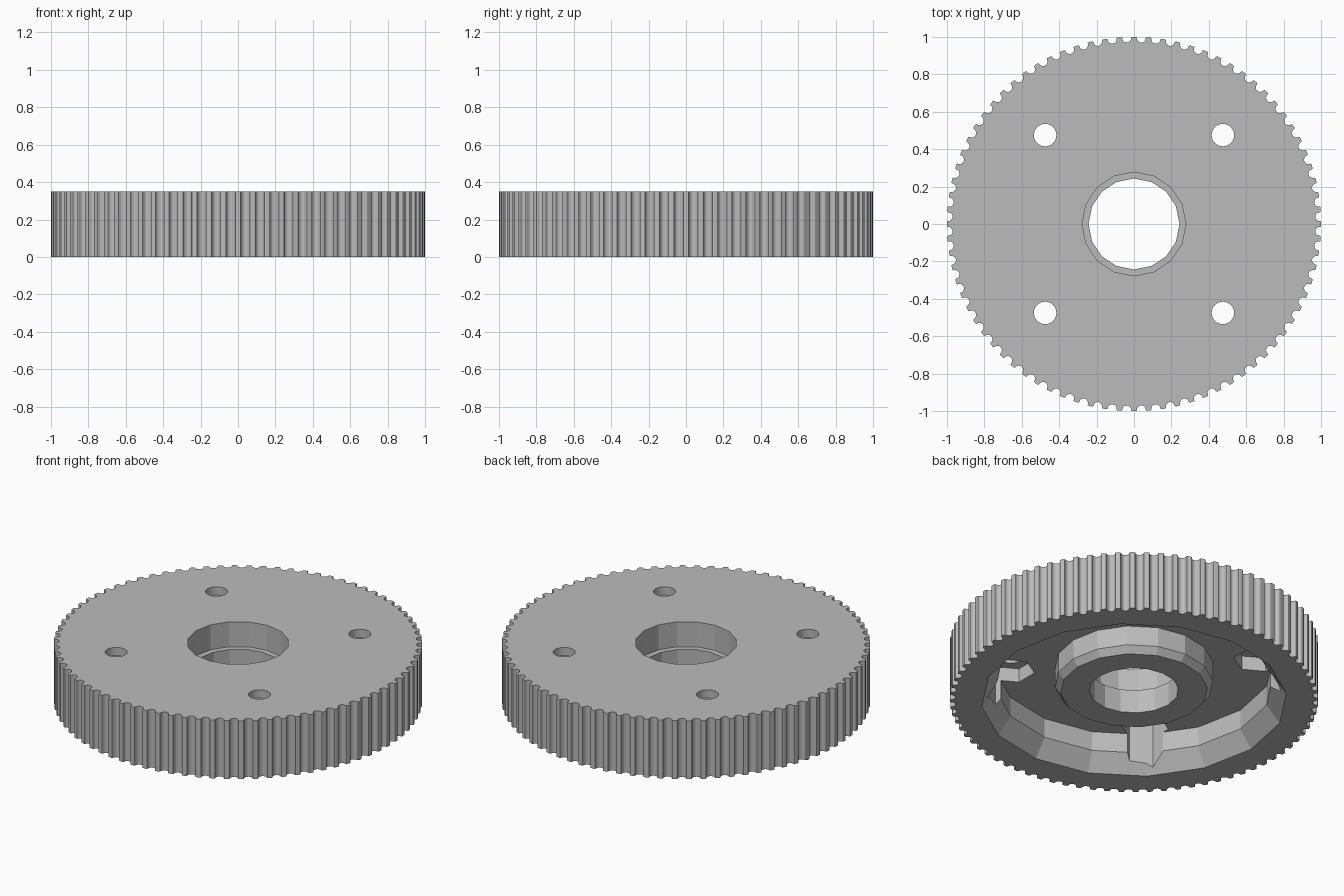
import bpy, bmesh
from math import sin, cos, pi

if "Cube" in bpy.data.objects:
    bpy.data.objects.remove(bpy.data.objects["Cube"], do_unlink=True)

HEIGHT = 0.35
TEETH = 80
SIDES = 16

grey = bpy.data.materials.new("plain grey")
grey.use_nodes = True
colour = (0.5, 0.5, 0.5, 1)
grey.diffuse_color = colour
grey.node_tree.nodes["Principled BSDF"].inputs["Base Color"].default_value = colour


def finish(name, bm):
    bmesh.ops.recalc_face_normals(bm, faces=bm.faces)
    mesh = bpy.data.meshes.new(name)
    bm.to_mesh(mesh)
    bm.free()
    mesh.materials.append(grey)
    ob = bpy.data.objects.new(name, mesh)
    bpy.context.collection.objects.link(ob)
    return ob


def prism(name, outline, z0, z1):
    """Extrude a flat outline between two heights."""
    bm = bmesh.new()
    base = bm.faces.new([bm.verts.new((x, y, z0)) for x, y in outline])
    top = bmesh.ops.extrude_face_region(bm, geom=[base])["geom"]
    bmesh.ops.translate(bm, vec=(0, 0, z1 - z0),
                        verts=[v for v in top if isinstance(v, bmesh.types.BMVert)])
    return finish(name, bm)


def ngon(r, n, x=0, y=0, turn=0):
    return [(x + r * cos(turn + 2 * pi * i / n), y + r * sin(turn + 2 * pi * i / n))
            for i in range(n)]


def lathe(name, profile, n):
    """Revolve (radius, height) points that start and end on the axis."""
    bm = bmesh.new()
    rings = []
    for r, z in profile:
        if r == 0:
            rings.append([bm.verts.new((0, 0, z))] * n)
        else:
            rings.append([bm.verts.new((x, y, z)) for x, y in ngon(r, n)])
    for a, b in zip(rings, rings[1:]):
        for i in range(n):
            j = (i + 1) % n
            bm.faces.new(list(dict.fromkeys((a[i], a[j], b[j], b[i]))))
    return finish(name, bm)


def cut(body, cutter):
    cutter.hide_render = True
    mod = body.modifiers.new("cut", "BOOLEAN")
    mod.operation = "DIFFERENCE"
    mod.solver = "EXACT"
    mod.object = cutter
    bpy.context.view_layer.objects.active = body
    bpy.ops.object.modifier_apply(modifier=mod.name)
    bpy.data.objects.remove(cutter, do_unlink=True)


# Toothed rim outline: rounded grooves between flat tooth tips
groove = [(-0.0296, 0), (-0.025, 0.002)]
groove += [(-0.0235 * cos(pi * k / 8), 0.006 + 0.024 * sin(pi * k / 8)) for k in range(9)]
groove += [(0.025, 0.002), (0.0296, 0)]
outline = []
for i in range(TEETH):
    a = 2 * pi * (i + 0.5) / TEETH
    for u, depth in groove:
        outline.append(((1 - depth) * cos(a) - u * sin(a),
                        (1 - depth) * sin(a) + u * cos(a)))
pulley = prism("toothed_pulley", outline, 0, HEIGHT)

# Underside recess around a chamfered hub
cut(pulley, lathe("recess_cutter", [
    (0, -0.1), (0.83, -0.1), (0.83, 0), (0.755, 0.1), (0.755, 0.217),
    (0.43, 0.217), (0.43, 0.1), (0.40, 0.06), (0, 0.06)], SIDES))

# Stepped centre bore
cut(pulley, lathe("bore_cutter", [
    (0, -0.1), (0.243, -0.1), (0.243, 0.2), (0.277, 0.2), (0.277, 0.5), (0, 0.5)], SIDES))

# Four bolt holes with hexagonal nut pockets underneath
for sx in (-1, 1):
    for sy in (-1, 1):
        x, y = 0.475 * sx, 0.475 * sy
        cut(pulley, prism("nut_cutter", ngon(0.13, 6, x, y, pi / 6), -0.1, 0.3))
        cut(pulley, prism("bolt_cutter", ngon(0.06, 32, x, y), 0.2, 0.5))
